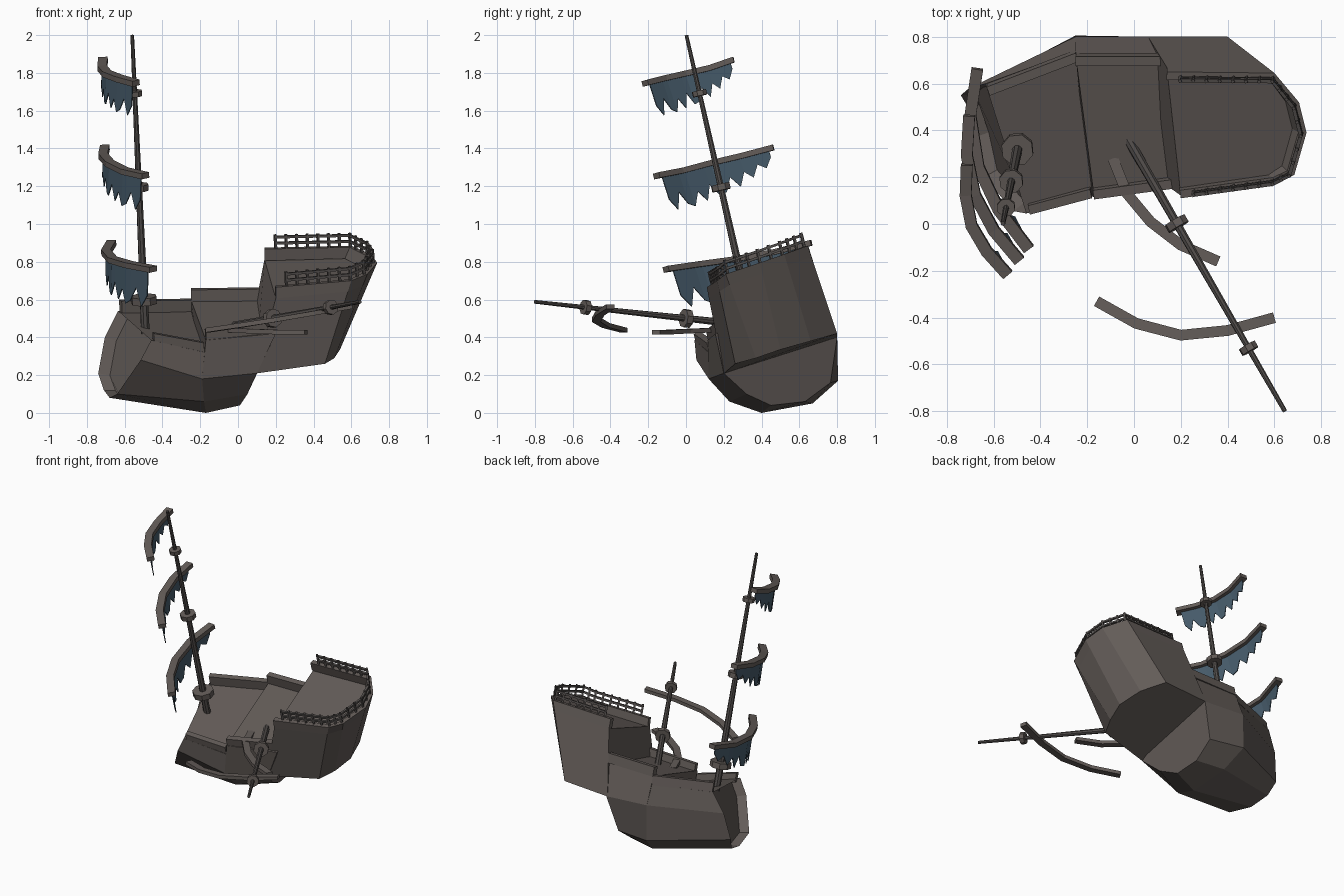
import bpy, bmesh, math
from mathutils import Vector as V

if "Cube" in bpy.data.objects:
    bpy.data.objects.remove(bpy.data.objects["Cube"])

UP = V((-0.045, -0.23, 0.97)).normalized()   # the wreck's own tilted up axis


def material(name, col):
    m = bpy.data.materials.new(name)
    m.diffuse_color = (*col, 1)
    m.use_nodes = True
    m.node_tree.nodes["Principled BSDF"].inputs["Base Color"].default_value = m.diffuse_color
    return m


WOOD = material("weathered_wood", (0.125, 0.107, 0.098))
DARK = material("dark_wood", (0.085, 0.076, 0.072))
CLOTH = material("blue_sailcloth", (0.062, 0.105, 0.145))


def finish(bm, name, mat):
    bmesh.ops.recalc_face_normals(bm, faces=bm.faces)
    me = bpy.data.meshes.new(name)
    bm.to_mesh(me)
    bm.free()
    me.materials.append(mat)
    ob = bpy.data.objects.new(name, me)
    bpy.context.collection.objects.link(ob)
    return ob


def loft(bm, rings):
    """Closed solid through rings of equal count; returns the first cap."""
    vs = [[bm.verts.new(p) for p in r] for r in rings]
    n = len(vs[0])
    for a, b in zip(vs, vs[1:]):
        for i in range(n):
            j = (i + 1) % n
            bm.faces.new((a[i], a[j], b[j], b[i]))
    cap = bm.faces.new(vs[0])
    bm.faces.new(vs[-1][::-1])
    return cap


def side_dirs(pts, up):
    out = []
    for i in range(len(pts)):
        t = pts[min(i + 1, len(pts) - 1)] - pts[max(i - 1, 0)]
        out.append(up.cross(t).normalized())
    return out


def sweep(name, pts, width, downs, mat, up=UP, centred=False, bm=None):
    """Flat plank along a path, growing to the left of it and along downs."""
    own = bm is None
    bm = bm or bmesh.new()
    rings = []
    for p, s, d in zip(pts, side_dirs(pts, up), downs):
        q = p - s * width / 2 if centred else p
        rings.append([q, q + s * width, q + s * width + d, q + d])
    loft(bm, rings)
    if own:
        return finish(bm, name, mat)


def pole(bm, a, b, r1, r2, n=8):
    x = (b - a).cross(V((0.3, 1, 0.1))).normalized()
    y = (b - a).normalized().cross(x)
    loft(bm, [[c + (x * math.cos(k * math.tau / n) + y * math.sin(k * math.tau / n)) * r
               for k in range(n)] for c, r in ((a, r1), (b, r2))])


def vs(*pts):
    return [V(p) for p in pts]


# hull: rings run front rim, round the keel, to back rim
low_mid = vs((-.19, .12, .18), (-.18, .23, .06), (-.17, .4, .0), (-.2, .67, .05),
             (-.25, .805, .17), (-.25, .8, .42))
bow = vs((-.46, .045, .385), (-.515, .055, .28), (-.64, .2, .1), (-.68, .37, .08),
         (-.71, .5, .12), (-.74, .55, .21), (-.705, .58, .4), (-.635, .6, .54))
fore_end = vs((-.175, .12, .32)) + low_mid + vs((-.25, .74, .55))
mid_start = vs((-.17, .115, .385)) + low_mid + vs((-.25, .725, .6))
mid_end = vs((.2, .155, .42), (.1, .2, .21), (.05, .32, .1), (.01, .45, .04),
             (.0, .63, .06), (.0, .765, .16), (.07, .8, .4), (.15, .72, .6))

bm = bmesh.new()
cap = loft(bm, [bow, fore_end])
bmesh.ops.recalc_face_normals(bm, faces=bm.faces)
bmesh.ops.inset_region(bm, faces=[cap], thickness=0.02, depth=-0.06)  # broken open bow
finish(bm, "fore_hull", WOOD)
bm = bmesh.new()
loft(bm, [mid_start, mid_end])
finish(bm, "mid_hull", WOOD)

# raised stern with its round transom
rim = vs((.2, .11, .665), (.6, .165, .7), (.685, .21, .735), (.737, .39, .795),
         (.705, .52, .84), (.6, .645, .885), (.14, .65, .875))
foot = vs((.09, .2, .208), (.46, .26, .26), (.51, .37, .29), (.54, .5, .335),
          (.5, .66, .38), (.4, .8, .42), (.06, .8, .4))
deck = [a.lerp(b, 0.13) for a, b in zip(rim, foot)]
deck[0].x, deck[-1].x = .2, .14
bm = bmesh.new()
loft(bm, [deck, foot])
finish(bm, "stern_hull", WOOD)
sweep("stern_bulwark", rim, 0.035, [d - r for d, r in zip(deck, rim)], WOOD)

# bulwarks along the lower decks
for name, a, b in (("fore_bulwark_front", (-.445, .04, .42), (-.18, .11, .37)),
                   ("fore_bulwark_back", (-.25, .73, .605), (-.63, .585, .6)),
                   ("mid_bulwark_front", (-.17, .105, .435), (.2, .155, .48)),
                   ("mid_bulwark_back", (.14, .715, .665), (-.25, .715, .66))):
    sweep(name, vs(a, b), 0.04, [UP * -0.065] * 2, WOOD)

# stern railing: bars and posts on the bulwark
path = [rim[0].lerp(rim[1], .15)] + rim[1:-1] + [rim[-1].lerp(rim[-2], .13)]
path = [p + s * 0.022 for p, s in zip(path, side_dirs(path, UP))]
bm = bmesh.new()
for h in (0.035, 0.068):
    sweep("", [p + UP * h for p in path], 0.016, [UP * -0.013] * len(path), DARK,
          centred=True, bm=bm)
for a, b in zip(path, path[1:]):
    n = max(1, round((b - a).length / 0.055))
    for k in range(n + (b is path[-1])):
        p = a.lerp(b, k / n)
        pole(bm, p - UP * 0.005, p + UP * 0.075, 0.009, 0.009, 4)
finish(bm, "stern_railing", DARK)


# masts with collars
def mast(name, a, b, r1, r2, collars):
    a, b = V(a), V(b)
    bm = bmesh.new()
    pole(bm, a, b, r1, r2)
    finish(bm, name, DARK)
    d = (b - a).normalized()
    for i, (t, r, h) in enumerate(collars):
        c = a.lerp(b, t)
        bm = bmesh.new()
        pole(bm, c - d * h / 2, c + d * h / 2, r, r)
        finish(bm, f"{name}_collar_{i + 1}", WOOD)


mast("standing_mast", (-.49, .36, .42), (-.56, .002, 2), .024, .01,
     [(.113, .07, .04), (.49, .052, .034), (.805, .04, .028)])
mast("fallen_mast", (-.03, .37, .46), (.645, -.8, .588), .022, .01,
     [(.315, .05, .035), (.77, .04, .03)])

# fallen yards
Z = V((0, 0, 1))
for name, pts in (("fallen_yard_inner", vs((-.09, .28, .45), (-.03, .13, .45), (.07, .01, .445),
                                           (.2, -.09, .44), (.36, -.16, .44))),
                  ("fallen_yard_outer", vs((-.16, -.33, .45), (.01, -.425, .475), (.2, -.475, .505),
                                           (.4, -.455, .54), (.6, -.4, .575)))):
    sweep(name, pts, 0.046, [Z * -0.024] * 5, WOOD, Z, True)


# standing yards with ragged sails
def point_on(pts, t):
    f = t * (len(pts) - 1)
    i = min(int(f), len(pts) - 2)
    return pts[i].lerp(pts[i + 1], f - i)


RAGS = [.13, .19, .1, .17, .19, .12, .18, .1, .17, .16, .09, .15, .08, .12, .06, .09, .04]
for name, scale, pts in (
        ("lower", 1.1, vs((-.45, -.11, .775), (-.58, .06, .8), (-.665, .24, .825),
                          (-.7, .46, .865), (-.67, .66, .915))),
        ("middle", 1.0, vs((-.49, -.16, 1.27), (-.6, -.03, 1.295), (-.68, .12, 1.335),
                           (-.715, .29, 1.375), (-.705, .46, 1.42))),
        ("top", .95, vs((-.54, -.22, 1.76), (-.63, -.12, 1.785), (-.695, -.01, 1.81),
                        (-.72, .12, 1.84), (-.715, .25, 1.885)))):
    sweep(name + "_yard", pts, 0.05, [UP * -0.03] * 5, WOOD, UP, True)
    bm = bmesh.new()
    n = len(RAGS)
    rows = []
    for i, dep in enumerate(RAGS):
        p = point_on(pts, .05 + .91 * i / (n - 1)) - UP * 0.02
        d = UP * -dep * scale + V((-.02, .02, 0)) * dep * 4
        rows.append([bm.verts.new(q) for q in (p, p + d * .55, p + d)])
    for a, b in zip(rows, rows[1:]):
        for k in (0, 1):
            bm.faces.new((a[k], b[k], b[k + 1], a[k + 1]))
    sail = finish(bm, name + "_sail", CLOTH)
    mod = sail.modifiers.new("thickness", 'SOLIDIFY')
    mod.thickness = 0.006
    mod.offset = 0
